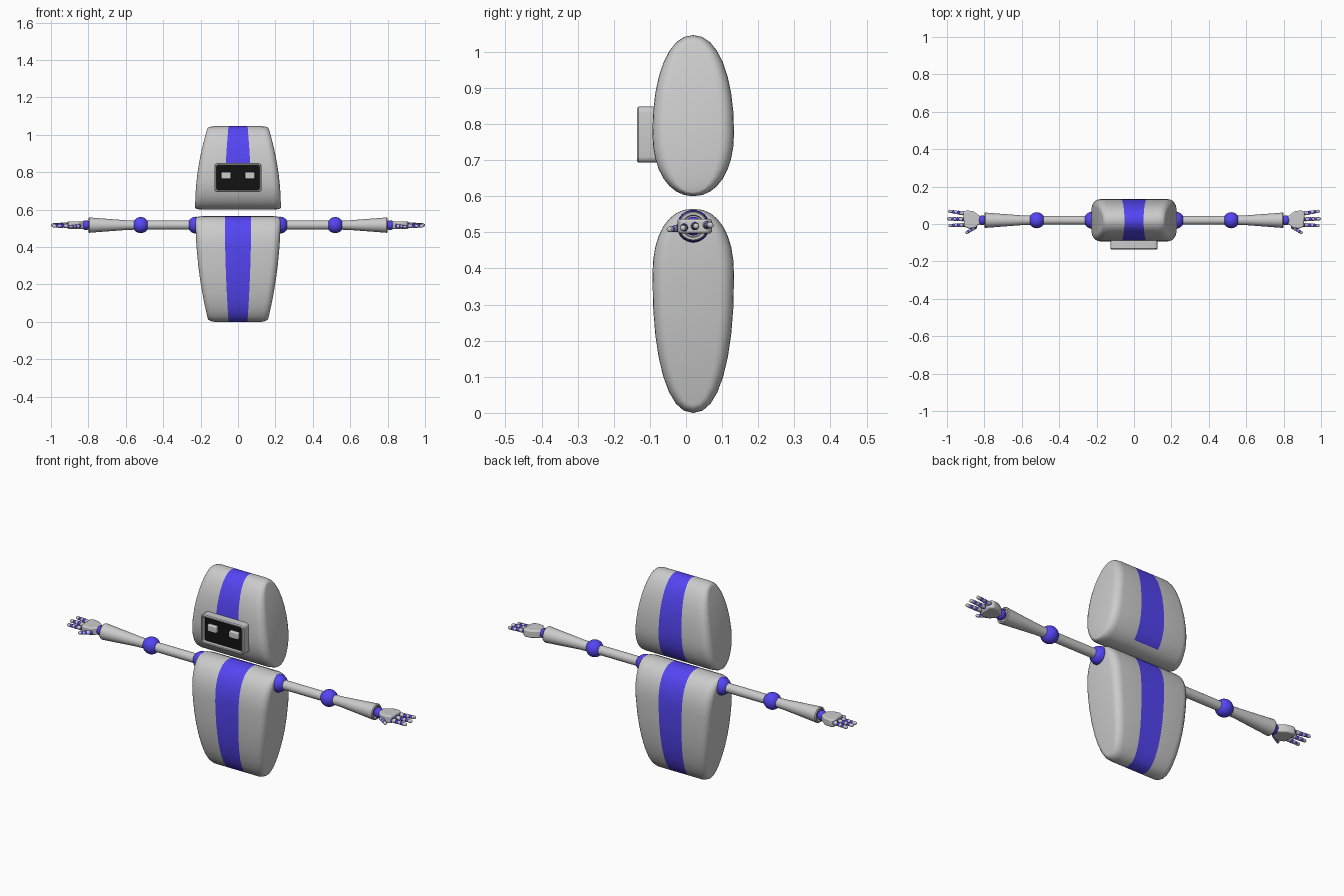
import bpy, bmesh
from math import sin, cos, pi, radians, copysign
from mathutils import Vector, Matrix

if "Cube" in bpy.data.objects:
    bpy.data.objects.remove(bpy.data.objects["Cube"])

CY, ARM_Z = 0.02, 0.517


def material(name, rgb):
    m = bpy.data.materials.new(name)
    m.diffuse_color = (*rgb, 1)
    m.use_nodes = True
    m.node_tree.nodes["Principled BSDF"].inputs["Base Color"].default_value = m.diffuse_color
    return m


BLUE = material("blue", (0.09, 0.06, 0.9))
BLACK = material("black", (0.006, 0.006, 0.006))


def finish(name, bm, mats=(), mirror=False, bevel=0, angle=35):
    bmesh.ops.recalc_face_normals(bm, faces=bm.faces)
    me = bpy.data.meshes.new(name)
    bm.to_mesh(me)
    bm.free()
    for m in mats:
        me.materials.append(m)
    ob = bpy.data.objects.new(name, me)
    bpy.context.collection.objects.link(ob)
    bpy.ops.object.select_all(action='DESELECT')
    ob.select_set(True)
    bpy.context.view_layer.objects.active = ob
    bpy.ops.object.shade_smooth_by_angle(angle=radians(angle))
    if bevel:
        b = ob.modifiers.new("bevel", 'BEVEL')
        b.width, b.segments, b.limit_method = bevel, 3, 'ANGLE'
    if mirror:
        ob.modifiers.new("mirror", 'MIRROR')
    return ob


def shell(name, z0, zmid, z1, power, width, striped):
    """Oval side profile lofted across x, with rounded side rims and a centre stripe."""
    n, rim, steps = 32, 0.04, 5
    half = [("rim", pi / 2 * i / steps) for i in range(steps, -1, -1)] + [("stripe", 0)]
    stations = [(-1, *s) for s in half] + [(1, *s) for s in reversed(half)]
    bm = bmesh.new()
    rings = []
    for side, kind, b in stations:
        ring = []
        for i in range(n):
            a = 2 * pi * i / n
            c, s = [copysign(abs(v) ** (2 / power), v) for v in (cos(a), sin(a))]
            z = zmid + s * ((z1 - zmid) if s > 0 else (zmid - z0))
            w, y = width(z), 0.113 * c
            if kind == "rim":
                x = w - rim * (1 - sin(b))
                y *= 1 - 0.35 * (1 - cos(b))
                z = zmid + (z - zmid) * (1 - 0.06 * (1 - cos(b)))
            else:
                x = 0.31 * w
            ring.append(bm.verts.new((side * x, CY + y, z)))
        rings.append(ring)
    mid = len(half) - 1
    for k in range(len(rings) - 1):
        for i in range(n):
            j = (i + 1) % n
            f = bm.faces.new((rings[k][i], rings[k][j], rings[k + 1][j], rings[k + 1][i]))
            if k == mid and striped(f.calc_center_median()):
                f.material_index = 1
    for ring in (rings[0], rings[-1]):
        for i in range(-n // 4, n // 4):
            vs = [ring[i], ring[i + 1], ring[(n // 2 - i - 1) % n], ring[(n // 2 - i) % n]]
            bm.faces.new(list(dict.fromkeys(vs)))
    grey = bpy.data.materials.new(name + "_grey")
    grey.diffuse_color = (0.8, 0.8, 0.8, 1)
    grey.use_nodes = True
    grey.node_tree.nodes["Principled BSDF"].inputs["Base Color"].default_value = grey.diffuse_color
    return finish(name, bm, (grey, BLUE), angle=50)


# Torso and head
shell("torso", 0.0, 0.38, 0.565, 2.25,
      lambda z: 0.227 - 0.064 * ((0.565 - z) / 0.565) ** 2, lambda c: True)
shell("head", 0.6, 0.775, 1.046, 2.15,
      lambda z: 0.229 - 0.064 * ((z - 0.6) / 0.446) ** 2,
      lambda c: c.z > (0.63 if c.y > CY else 0.75))


def add_box(bm, x0, x1, y0, y1, z0, z1):
    m = Matrix.Translation(((x0 + x1) / 2, (y0 + y1) / 2, (z0 + z1) / 2))
    bmesh.ops.create_cube(bm, size=1, matrix=m @ Matrix.Diagonal((x1 - x0, y1 - y0, z1 - z0, 1)))


def round_rect(hx, z0, z1, r, n=5):
    pts = []
    for q, (cx, cz) in enumerate([(hx - r, z1 - r), (r - hx, z1 - r), (r - hx, z0 + r), (hx - r, z0 + r)]):
        for i in range(n):
            a = pi / 2 * (q + i / (n - 1))
            pts.append((cx + r * cos(a), cz + r * sin(a)))
    return pts


# Face frame: rounded bezel lofted inward to a recessed screen
bm = bmesh.new()
loops = []
for inset, y in [(0, -0.06), (0, -0.131), (0.004, -0.136), (0.009, -0.136), (0.012, -0.133), (0.012, -0.114)]:
    pts = round_rect(0.126 - inset, 0.693 + inset, 0.848 - inset, 0.016 - inset * 0.6)
    loops.append([bm.verts.new((x, y, z)) for x, z in pts])
for a, b in zip(loops, loops[1:]):
    for i in range(len(a)):
        j = (i + 1) % len(a)
        bm.faces.new((a[i], a[j], b[j], b[i]))
bm.faces.new(loops[0])
finish("face_frame", bm)

bm = bmesh.new()
add_box(bm, -0.116, 0.116, -0.115, -0.07, 0.703, 0.838)
finish("face_screen", bm, (BLACK,))

bm = bmesh.new()
add_box(bm, 0.037, 0.09, -0.131, -0.11, 0.764, 0.801)
finish("eye", bm, mirror=True, bevel=0.006)


# Arm parts
def add_ball(bm, p, r, seg=20):
    bmesh.ops.create_uvsphere(bm, u_segments=seg, v_segments=seg // 2 + 2, radius=r,
                              matrix=Matrix.Translation(p))


def add_rod(bm, p, q, r1, r2, seg=12):
    d = q - p
    m = Matrix.Translation((p + q) / 2) @ d.to_track_quat('Z', 'Y').to_matrix().to_4x4()
    bmesh.ops.create_cone(bm, cap_ends=True, segments=seg, radius1=r1, radius2=r2,
                          depth=d.length, matrix=m)


def lathe(name, pts, seg=24):
    bm = bmesh.new()
    rings = [[bm.verts.new((x, CY + r * cos(2 * pi * i / seg), ARM_Z + r * sin(2 * pi * i / seg)))
              for i in range(seg)] for x, r in pts]
    for a, b in zip(rings, rings[1:]):
        for i in range(seg):
            j = (i + 1) % seg
            bm.faces.new((a[i], a[j], b[j], b[i]))
    bm.faces.new(rings[0])
    bm.faces.new(rings[-1])
    finish(name, bm, mirror=True)


for name, x, r in [("shoulder", 0.224, 0.045), ("elbow", 0.52, 0.043), ("wrist", 0.812, 0.026)]:
    bm = bmesh.new()
    add_ball(bm, (x, CY, ARM_Z), r, 28)
    finish(name, bm, (BLUE,), mirror=True)

lathe("upper_arm", [(0.25, 0.024), (0.5, 0.024)])
lathe("forearm", [(0.54, 0.024), (0.60, 0.026), (0.77, 0.039), (0.795, 0.041), (0.80, 0.038),
                  (0.80, 0.031), (0.785, 0.029)])

# Palm: outline extruded in z
bm = bmesh.new()
outline = [(0.822, 0.003), (0.85, -0.022), (0.885, -0.024), (0.908, -0.014),
           (0.912, 0.06), (0.895, 0.073), (0.86, 0.068), (0.822, 0.042)]
base = bm.faces.new([bm.verts.new((x, y, 0.497)) for x, y in outline])
top = bmesh.ops.extrude_face_region(bm, geom=[base])["geom"]
bmesh.ops.translate(bm, vec=(0, 0, 0.04), verts=[v for v in top if isinstance(v, bmesh.types.BMVert)])
finish("palm", bm, mirror=True, bevel=0.007)

# Fingers and thumb: blue joints alternating with grey segments
digits = [((0.905, 0.056, 0.52), (0.985, 0.068, 0.52), 0.011),
          ((0.908, 0.025, 0.517), (0.992, 0.028, 0.517), 0.011),
          ((0.905, -0.005, 0.513), (0.985, -0.008, 0.512), 0.011),
          ((0.85, -0.018, 0.512), (0.895, -0.046, 0.508), 0.010)]
joints, segments = bmesh.new(), bmesh.new()
for p, q, r in digits:
    p, q = Vector(p), Vector(q)
    add_rod(joints, p, p.lerp(q, 0.9), r * 0.65, r * 0.6)
    for t, s in [(0, 1.05), (0.42, 0.95), (0.76, 0.85)]:
        add_ball(joints, p.lerp(q, t), r * s, 12)
    for t0, t1, s in [(0.1, 0.33, 1), (0.52, 0.68, 0.9), (0.85, 1.0, 0.8)]:
        add_rod(segments, p.lerp(q, t0), p.lerp(q, t1), r * s, r * s * 0.95)
    add_ball(segments, q, r * 0.76, 12)
finish("finger_joints", joints, (BLUE,), mirror=True)
finish("finger_segments", segments, mirror=True)
